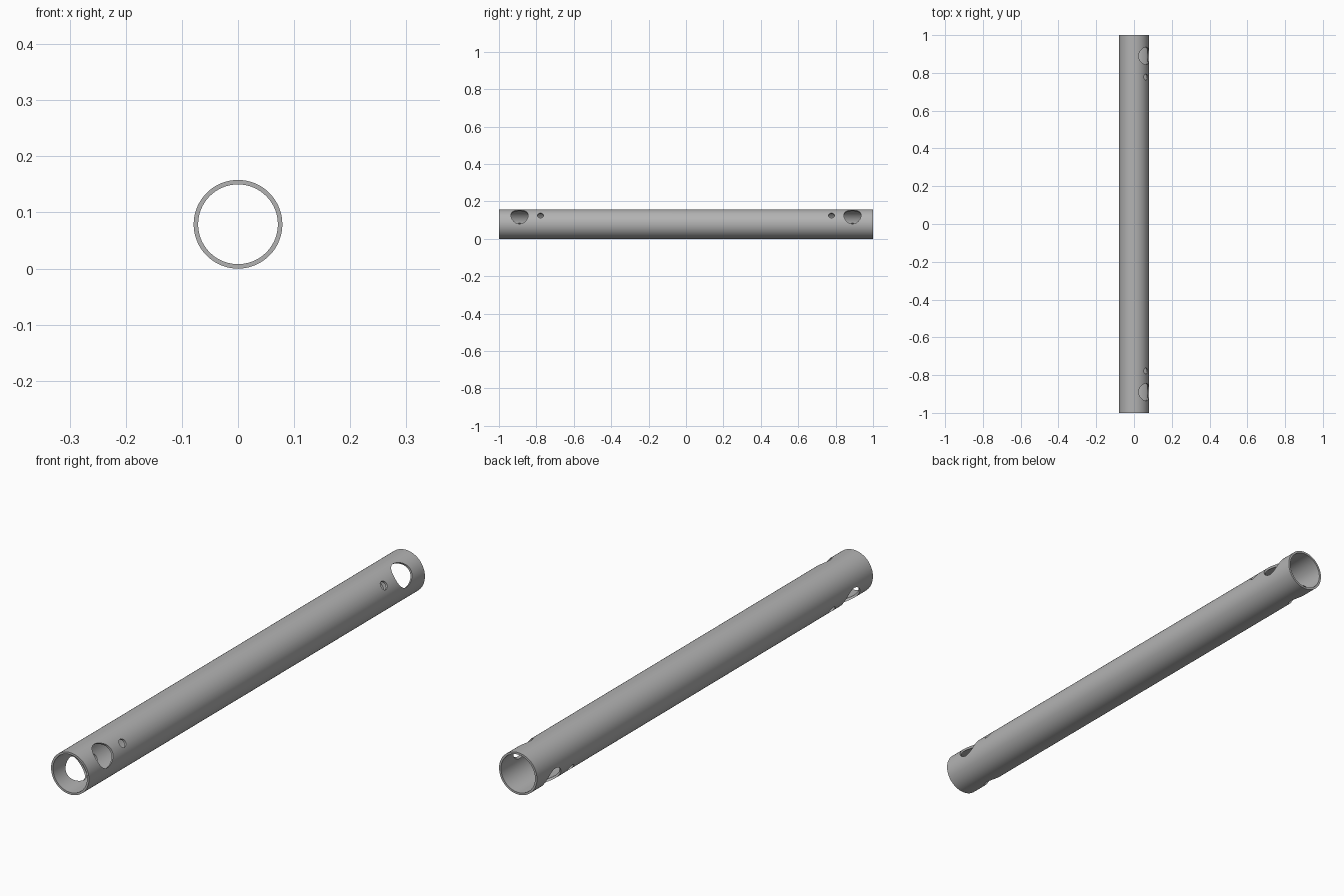
import bpy
import math
from mathutils import Vector

cube = bpy.data.objects.get("Cube")
if cube:
    bpy.data.objects.remove(cube, do_unlink=True)

OUTER, INNER, LENGTH = 0.079, 0.071, 2.0
TILT = math.radians(36.5)          # drilling direction, from +x up towards +z

steel = bpy.data.materials.new("plain grey")
steel.use_nodes = True
grey = (0.45, 0.45, 0.45, 1)
steel.diffuse_color = grey
steel.node_tree.nodes["Principled BSDF"].inputs["Base Color"].default_value = grey


def rod(name, radius, length, centre, axis, sides):
    """Solid cylinder lying along the given axis."""
    bpy.ops.mesh.primitive_cylinder_add(vertices=sides, radius=radius,
                                        depth=length, location=centre)
    ob = bpy.context.object
    ob.name = name
    ob.rotation_euler = Vector(axis).to_track_quat('Z', 'Y').to_euler()
    ob.data.materials.append(steel)
    return ob


def cut(target, cutter):
    """Subtract the cutter and discard it."""
    mod = target.modifiers.new("cut", 'BOOLEAN')
    mod.operation = 'DIFFERENCE'
    mod.solver = 'EXACT'
    mod.object = cutter
    cutter.hide_render = True
    bpy.context.view_layer.objects.active = target
    bpy.ops.object.modifier_apply(modifier=mod.name)
    bpy.data.objects.remove(cutter, do_unlink=True)


# Hollow tube along y
centre = Vector((0, 0, OUTER))
tube = rod("tube", OUTER, LENGTH, centre, (0, 1, 0), 128)
cut(tube, rod("bore", INNER, LENGTH + 0.2, centre, (0, 1, 0), 128))

# Tilted through-holes: a large and a small one near each end
drill = (math.cos(TILT), 0, math.sin(TILT))
for side in (-1, 1):
    for y, radius in ((0.89, 0.046), (0.778, 0.016)):
        spot = centre + Vector((0, side * y, 0))
        cut(tube, rod("drill", radius, 0.4, spot, drill, 64))

# Smooth walls with crisp rims
bpy.ops.object.select_all(action='DESELECT')
tube.select_set(True)
bpy.context.view_layer.objects.active = tube
bpy.ops.object.shade_smooth_by_angle(angle=math.radians(30))
